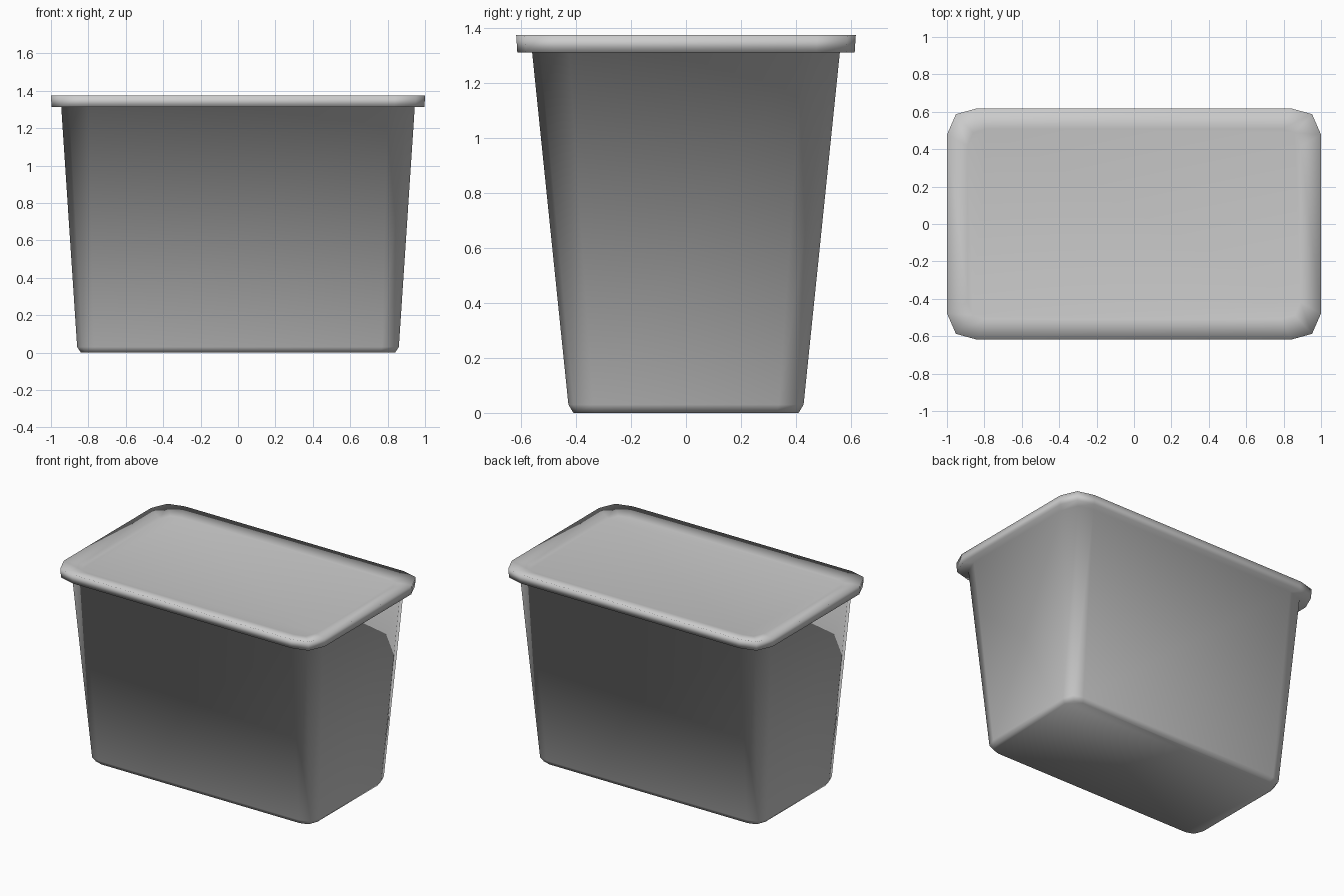
import bpy, bmesh

if "Cube" in bpy.data.objects:
    bpy.data.objects.remove(bpy.data.objects["Cube"])


def corner_loop(hx, hy, cx, cy, z):
    """Rectangle outline whose corners are rounded with three points each."""
    quarter = [(hx, hy - cy), (hx - 0.3 * cx, hy - 0.22 * cy), (hx - cx, hy)]
    pts = []
    for sx, sy in ((1, 1), (-1, 1), (-1, -1), (1, -1)):
        q = quarter if sx * sy > 0 else quarter[::-1]
        pts += [(sx * x, sy * y, z) for x, y in q]
    return pts


def loft(name, sections):
    bm = bmesh.new()
    rings = [[bm.verts.new(p) for p in corner_loop(*s)] for s in sections]
    n = len(rings[0])
    for a, b in zip(rings, rings[1:]):
        for i in range(n):
            j = (i + 1) % n
            bm.faces.new((a[i], a[j], b[j], b[i]))
    bm.faces.new(rings[0][::-1])
    bm.faces.new(rings[-1])
    bmesh.ops.recalc_face_normals(bm, faces=bm.faces)
    for f in bm.faces:
        f.smooth = True
    mesh = bpy.data.meshes.new(name)
    bm.to_mesh(mesh)
    bm.free()
    obj = bpy.data.objects.new(name, mesh)
    bpy.context.collection.objects.link(obj)
    return obj


# half width, half depth, corner size x, corner size y, height
loft("lidded_tub", [
    (0.84, 0.41, 0.08, 0.08, 0.0),       # base
    (0.86, 0.428, 0.09, 0.09, 0.03),     # base bevel
    (0.945, 0.56, 0.145, 0.135, 1.312),  # top of tapered wall
    (0.997, 0.614, 0.16, 0.14, 1.312),   # lid underside
    (1.0, 0.618, 0.16, 0.14, 1.375),     # lid rim
    (0.89, 0.508, 0.10, 0.09, 1.352),    # recessed lid panel
])
